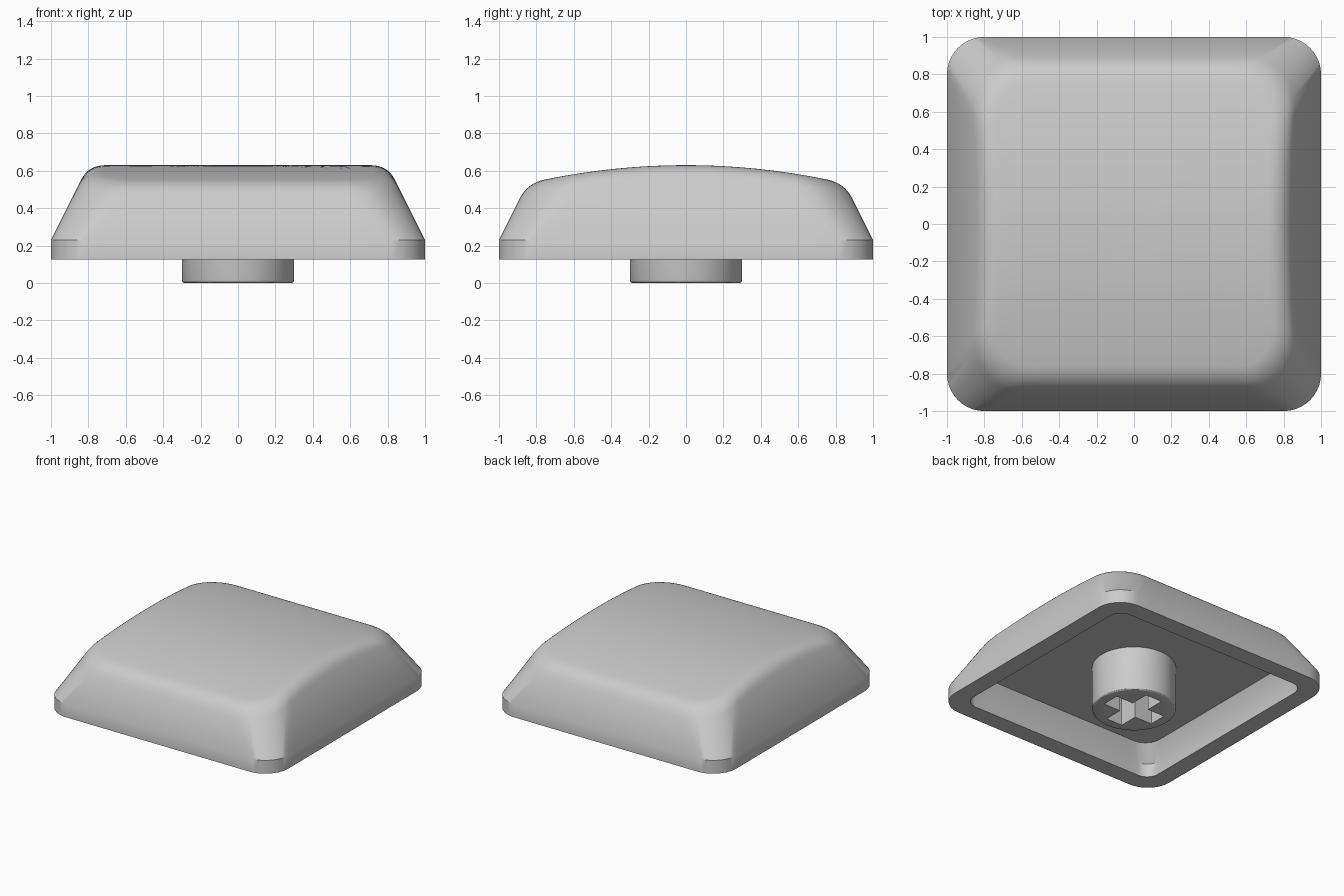
import bpy, bmesh, math
from mathutils import Vector

if "Cube" in bpy.data.objects:
    bpy.data.objects.remove(bpy.data.objects["Cube"], do_unlink=True)

RIM, SHOULDER, CEILING, PEAK = 0.125, 0.23, 0.35, 0.63
CROWN = 0.135        # curvature of the domed top along y
FILLET = 0.09

plastic = bpy.data.materials.new("light_grey_plastic")
plastic.use_nodes = True
plastic.diffuse_color = (0.6, 0.6, 0.6, 1)
plastic.node_tree.nodes["Principled BSDF"].inputs["Base Color"].default_value = (0.6, 0.6, 0.6, 1)


def outline(corner_steps=10, side_steps=16):
    """Rounded square as pairs: point on a unit square, outward normal."""
    pairs = []
    for k in range(4):
        a0 = k * math.pi / 2
        start = Vector((math.cos(a0) - math.sin(a0), math.sin(a0) + math.cos(a0)))
        end = Vector((-start.y, start.x))
        for i in range(corner_steps + 1):
            a = a0 + math.pi / 2 * i / corner_steps
            pairs.append((start, Vector((math.cos(a), math.sin(a)))))
        for i in range(1, side_steps):
            pairs.append((start.lerp(end, i / side_steps), pairs[-1][1]))
    return pairs


def point(pair, straight, radius, z):
    p = pair[0] * straight + pair[1] * radius
    return Vector((p.x, p.y, z))


def wall(pair, straight, radius, z):
    """Wall is vertical below the shoulder, then tapers with widening corners."""
    rise = max(0, z - SHOULDER)
    return point(pair, straight - 0.75 * rise, radius + 0.25 * rise, z)


def on_top(x, y):
    return Vector((x, y, PEAK - CROWN * y * y))


def crown_edge(pair):
    """Wall foot, sharp corner and top point of the rounded upper edge."""
    z = PEAK
    for _ in range(20):
        z = on_top(0, wall(pair, 0.8, 0.2, z).y).z
    corner = wall(pair, 0.8, 0.2, z)
    foot = wall(pair, 0.8, 0.2, z - FILLET * 0.89)
    inner = corner.xy - pair[1] * FILLET
    return foot, corner, on_top(inner.x, inner.y)


def finish(name, bm):
    bmesh.ops.recalc_face_normals(bm, faces=bm.faces)
    mesh = bpy.data.meshes.new(name)
    bm.to_mesh(mesh)
    bm.free()
    obj = bpy.data.objects.new(name, mesh)
    bpy.context.collection.objects.link(obj)
    mesh.materials.append(plastic)
    return obj


def smooth(obj):
    bpy.ops.object.select_all(action='DESELECT')
    obj.select_set(True)
    bpy.context.view_layer.objects.active = obj
    bpy.ops.object.shade_smooth_by_angle(angle=math.radians(30))


# Cap shell: rings run from the hollow ceiling, round the rim, up to the dome
pairs = outline()
rings = [[wall(p, 0.76, 0.1, z) for p in pairs] for z in (CEILING, SHOULDER, RIM)]
rings += [[wall(p, 0.8, 0.2, z) for p in pairs] for z in (RIM, SHOULDER)]
edges = [crown_edge(p) for p in pairs]
for i in range(9):
    t = i / 8
    rings.append([a.lerp(b, t).lerp(b.lerp(c, t), t) for a, b, c in edges])
for scale in (0.9, 0.75, 0.6, 0.45, 0.3, 0.15):
    rings.append([on_top(c.x * scale, c.y * scale) for a, b, c in edges])

bm = bmesh.new()
loops = [[bm.verts.new(co) for co in ring] for ring in rings]
count = len(pairs)
for low, high in zip(loops, loops[1:]):
    for i in range(count):
        j = (i + 1) % count
        bm.faces.new((low[i], low[j], high[j], high[i]))
bm.faces.new(loops[0])
centre = bm.verts.new(on_top(0, 0))
for i in range(count):
    bm.faces.new((loops[-1][i], loops[-1][(i + 1) % count], centre))
smooth(finish("cap_shell", bm))

# Stem: cylinder with a softened lower edge
bm = bmesh.new()
height = CEILING + 0.01
bmesh.ops.create_cone(bm, cap_ends=True, segments=64, radius1=0.3, radius2=0.3, depth=height)
bmesh.ops.translate(bm, verts=bm.verts, vec=(0, 0, height / 2))
lower = [e for e in bm.edges if all(v.co.z < 0.01 for v in e.verts)]
bmesh.ops.bevel(bm, geom=lower, offset=0.015, segments=3, profile=0.5, affect='EDGES')
stem = finish("stem", bm)

# Cross-shaped socket cut up into the stem
bm = bmesh.new()
arm, half = 0.22, 0.07
corners = [(arm, -half), (arm, half), (half, half)]
cross = []
for k in range(4):
    for x, y in corners:
        for _ in range(k):
            x, y = -y, x
        cross.append(bm.verts.new((x, y, -0.1)))
base = bm.faces.new(cross)
raised = bmesh.ops.extrude_face_region(bm, geom=[base])["geom"]
bmesh.ops.translate(bm, verts=[g for g in raised if isinstance(g, bmesh.types.BMVert)],
                    vec=(0, 0, 0.1 + CEILING - 0.01))
cutter = finish("socket_cutter", bm)
cutter.hide_render = True

cut = stem.modifiers.new("socket", 'BOOLEAN')
cut.operation = 'DIFFERENCE'
cut.solver = 'EXACT'
cut.object = cutter
bpy.ops.object.select_all(action='DESELECT')
stem.select_set(True)
bpy.context.view_layer.objects.active = stem
bpy.ops.object.modifier_apply(modifier=cut.name)
bpy.data.objects.remove(cutter, do_unlink=True)
smooth(stem)
